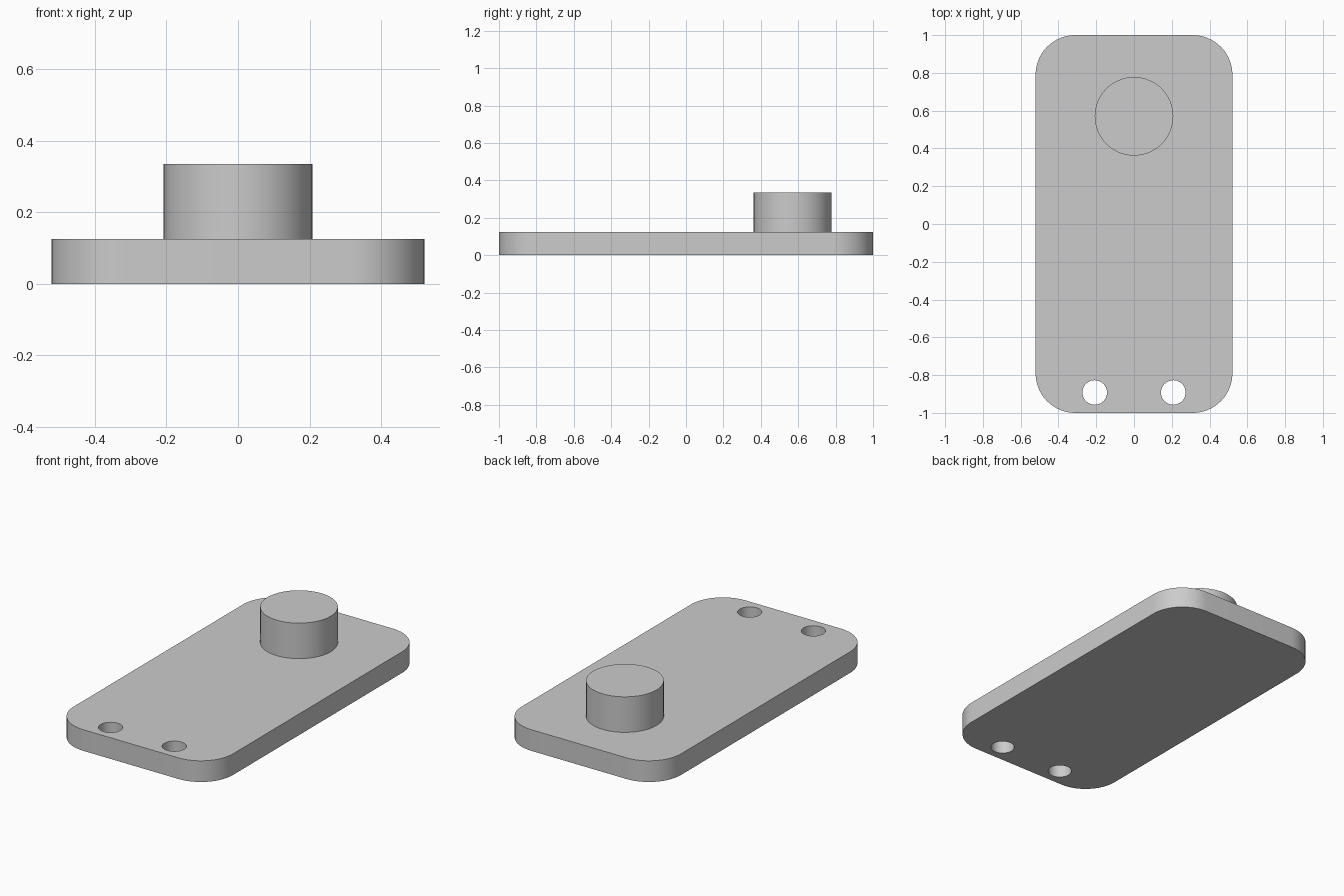
import bpy, bmesh
from math import cos, sin, pi

cube = bpy.data.objects.get("Cube")
if cube:
    bpy.data.objects.remove(cube, do_unlink=True)

HALF_X, HALF_Y, THICK = 0.521, 1.0, 0.125
CORNER = 0.21

grey = bpy.data.materials.new("plain_grey")
grey.use_nodes = True
grey.diffuse_color = (0.6, 0.6, 0.6, 1)
grey.node_tree.nodes["Principled BSDF"].inputs["Base Color"].default_value = (0.6, 0.6, 0.6, 1)


def arc(cx, cy, r, start, sweep, n):
    """Points along an arc, both ends included."""
    return [(cx + r * cos(start + sweep * i / n), cy + r * sin(start + sweep * i / n))
            for i in range(n + 1)]


def circle(cx, cy, r, n):
    return arc(cx, cy, r, 0, 2 * pi, n)[:-1]


def extrude_profile(name, loops, z0, z1):
    """Fill an outline (with optional hole loops) and extrude it upward."""
    bm = bmesh.new()
    edges = []
    for loop in loops:
        vs = [bm.verts.new((x, y, z0)) for x, y in loop]
        edges += [bm.edges.new((a, b)) for a, b in zip(vs, vs[1:] + vs[:1])]
    bmesh.ops.triangle_fill(bm, edges=edges, use_beauty=True, use_dissolve=False)
    ext = bmesh.ops.extrude_face_region(bm, geom=bm.faces[:], use_keep_orig=True)
    top = [v for v in ext["geom"] if isinstance(v, bmesh.types.BMVert)]
    bmesh.ops.translate(bm, verts=top, vec=(0, 0, z1 - z0))
    bmesh.ops.recalc_face_normals(bm, faces=bm.faces[:])
    mesh = bpy.data.meshes.new(name)
    bm.to_mesh(mesh)
    bm.free()
    mesh.materials.append(grey)
    obj = bpy.data.objects.new(name, mesh)
    bpy.context.collection.objects.link(obj)
    bpy.ops.object.select_all(action='DESELECT')
    obj.select_set(True)
    bpy.context.view_layer.objects.active = obj
    bpy.ops.object.shade_smooth_by_angle(angle=pi / 6)
    return obj


# Rounded base plate with two through holes near the front
outline = []
for i, (sx, sy) in enumerate([(1, 1), (-1, 1), (-1, -1), (1, -1)]):
    outline += arc(sx * (HALF_X - CORNER), sy * (HALF_Y - CORNER), CORNER,
                   i * pi / 2, pi / 2, 16)
holes = [circle(side * 0.208, -0.892, 0.065, 40) for side in (-1, 1)]
extrude_profile("base_plate", [outline] + holes, 0, THICK)

# Round boss standing near the back
extrude_profile("round_boss", [circle(0, 0.57, 0.208, 64)], THICK, 0.335)
